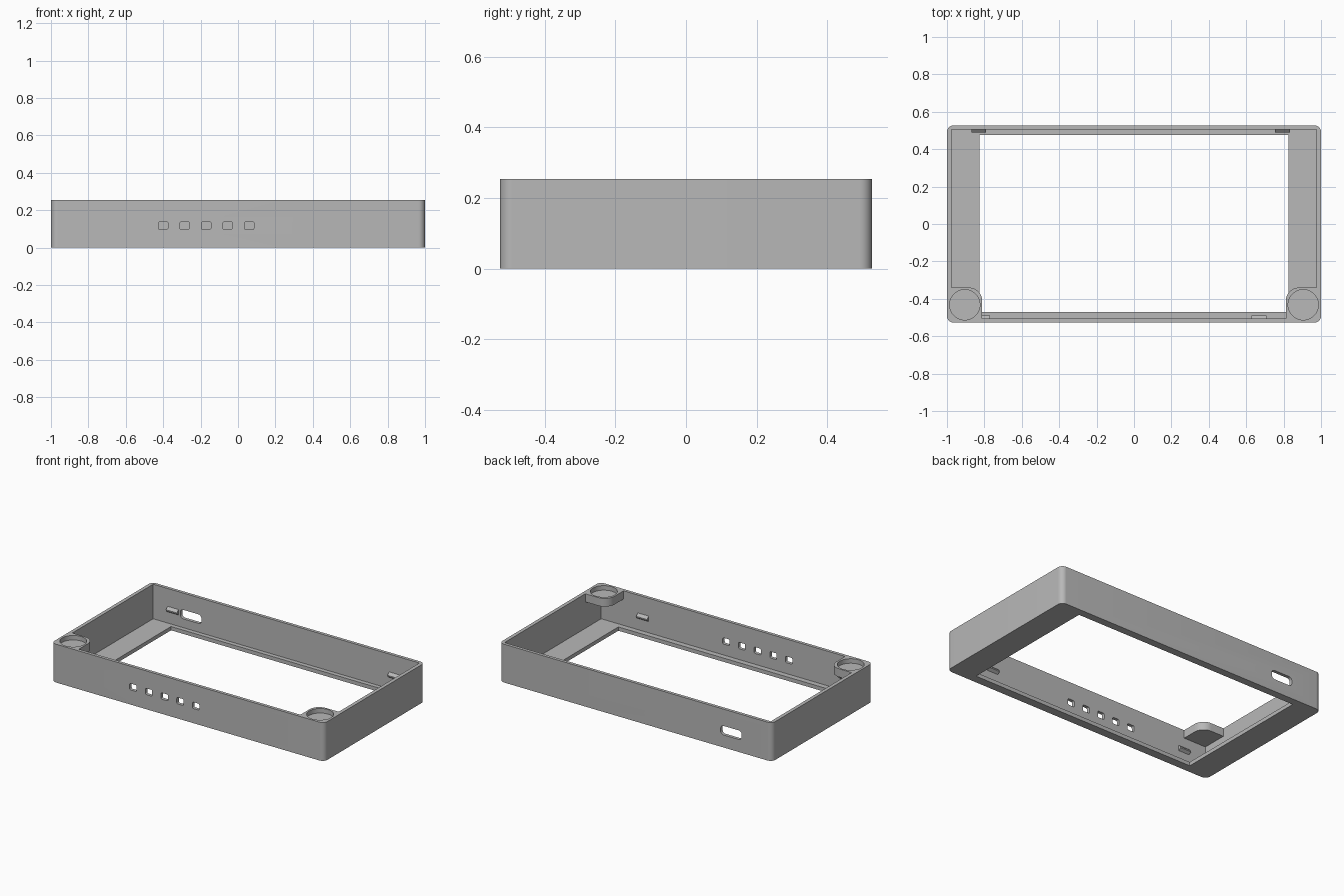
import bpy, bmesh
from math import cos, sin, pi, radians

old = bpy.data.objects.get("Cube")
if old:
    bpy.data.objects.remove(old, do_unlink=True)

# Single grey plastic
grey = bpy.data.materials.new("grey_plastic")
grey.use_nodes = True
COLOUR = (0.48, 0.48, 0.48, 1)
grey.diffuse_color = COLOUR
grey.node_tree.nodes["Principled BSDF"].inputs["Base Color"].default_value = COLOUR

# Main dimensions
HALF_X, HALF_Y, HEIGHT = 1.0, 0.527, 0.254
IN_X, IN_Y = 0.976, 0.506
FLOOR = 0.025
BOSS_Z = 0.2


def arc(cx, cy, r, a0, a1, n=10):
    """Points along an arc, angles in degrees."""
    return [(cx + r * cos(radians(a0 + (a1 - a0) * i / n)),
             cy + r * sin(radians(a0 + (a1 - a0) * i / n))) for i in range(n + 1)]


def rounded_rect(cx, cy, w, h, r):
    pts = []
    for k, (sx, sy) in enumerate([(1, 1), (-1, 1), (-1, -1), (1, -1)]):
        pts += arc(cx + sx * (w / 2 - r), cy + sy * (h / 2 - r), r, 90 * k, 90 * k + 90)
    return pts


def rect(x0, y0, x1, y1):
    return [(x0, y0), (x1, y0), (x1, y1), (x0, y1)]


def prism(name, outline, lo, hi, axis="z"):
    """Extrude a 2D outline along z (xy outline), y (xz) or x (yz)."""
    place = {"z": lambda a, b, t: (a, b, t),
             "y": lambda a, b, t: (a, t, b),
             "x": lambda a, b, t: (t, a, b)}[axis]
    bm = bmesh.new()
    rings = [[bm.verts.new(place(a, b, t)) for a, b in outline] for t in (lo, hi)]
    n = len(outline)
    for ring in rings:
        bm.faces.new(ring)
    for i in range(n):
        j = (i + 1) % n
        bm.faces.new((rings[0][i], rings[0][j], rings[1][j], rings[1][i]))
    bmesh.ops.recalc_face_normals(bm, faces=bm.faces)
    mesh = bpy.data.meshes.new(name)
    bm.to_mesh(mesh)
    bm.free()
    mesh.materials.append(grey)
    obj = bpy.data.objects.new(name, mesh)
    bpy.context.collection.objects.link(obj)
    return obj


def activate(obj):
    bpy.ops.object.select_all(action="DESELECT")
    obj.select_set(True)
    bpy.context.view_layer.objects.active = obj


def cut(target, cutter):
    cutter.hide_render = True
    mod = target.modifiers.new("cut", "BOOLEAN")
    mod.operation, mod.solver, mod.object = "DIFFERENCE", "EXACT", cutter
    activate(target)
    bpy.ops.object.modifier_apply(modifier=mod.name)
    bpy.data.objects.remove(cutter, do_unlink=True)


# Outer shell with rounded upright corners
shell = prism("case_frame", rounded_rect(0, 0, 2 * HALF_X, 2 * HALF_Y, 0.035), 0, HEIGHT)

# Lower cavity, then upper cavity that leaves the two front corner bosses
cut(shell, prism("lower_cavity", rect(-IN_X, -IN_Y, IN_X, IN_Y), FLOOR, BOSS_Z))
right_side = [(0.812, -IN_Y)] + arc(0.882, -0.41, 0.07, 180, 90) + [(IN_X, -0.34), (IN_X, IN_Y)]
left_side = [(-x, y) for x, y in reversed(right_side)]
cut(shell, prism("upper_cavity", right_side + left_side, BOSS_Z - 0.05, HEIGHT + 0.05))

# Large opening through the floor
cut(shell, prism("floor_opening", rect(-0.825, -0.47, 0.825, 0.477), -0.1, FLOOR + 0.05))

# Round magnet pockets in the bosses
for side in (-1, 1):
    cut(shell, prism("boss_pocket", arc(side * 0.905, -0.432, 0.081, 0, 352.5, 47), 0.224, HEIGHT + 0.05))

# Row of five small holes in the front wall
for i in range(5):
    cut(shell, prism("front_hole", rounded_rect(-0.4 + 0.115 * i, 0.118, 0.05, 0.042, 0.008),
                     -0.6, -0.45, "y"))

# Cable slot in the back wall
cut(shell, prism("cable_slot", rounded_rect(-0.7, 0.113, 0.155, 0.06, 0.022), 0.45, 0.6, "y"))

activate(shell)
bpy.ops.object.shade_smooth_by_angle(angle=radians(30))

# Snap ridges on the inside of the long walls
for name, x, wall in (("front_left_clip", 0.668, -1), ("front_right_clip", -0.81, -1),
                      ("back_left_clip", 0.794, 1), ("back_right_clip", -0.83, 1)):
    y_wall, y_tip = wall * (IN_Y + 0.005), wall * (IN_Y - 0.018)
    profile = [(y_wall, 0.096), (y_tip, 0.112), (y_tip, 0.12), (y_wall, 0.14)]
    prism(name, profile, x - 0.04, x + 0.04, "x")
